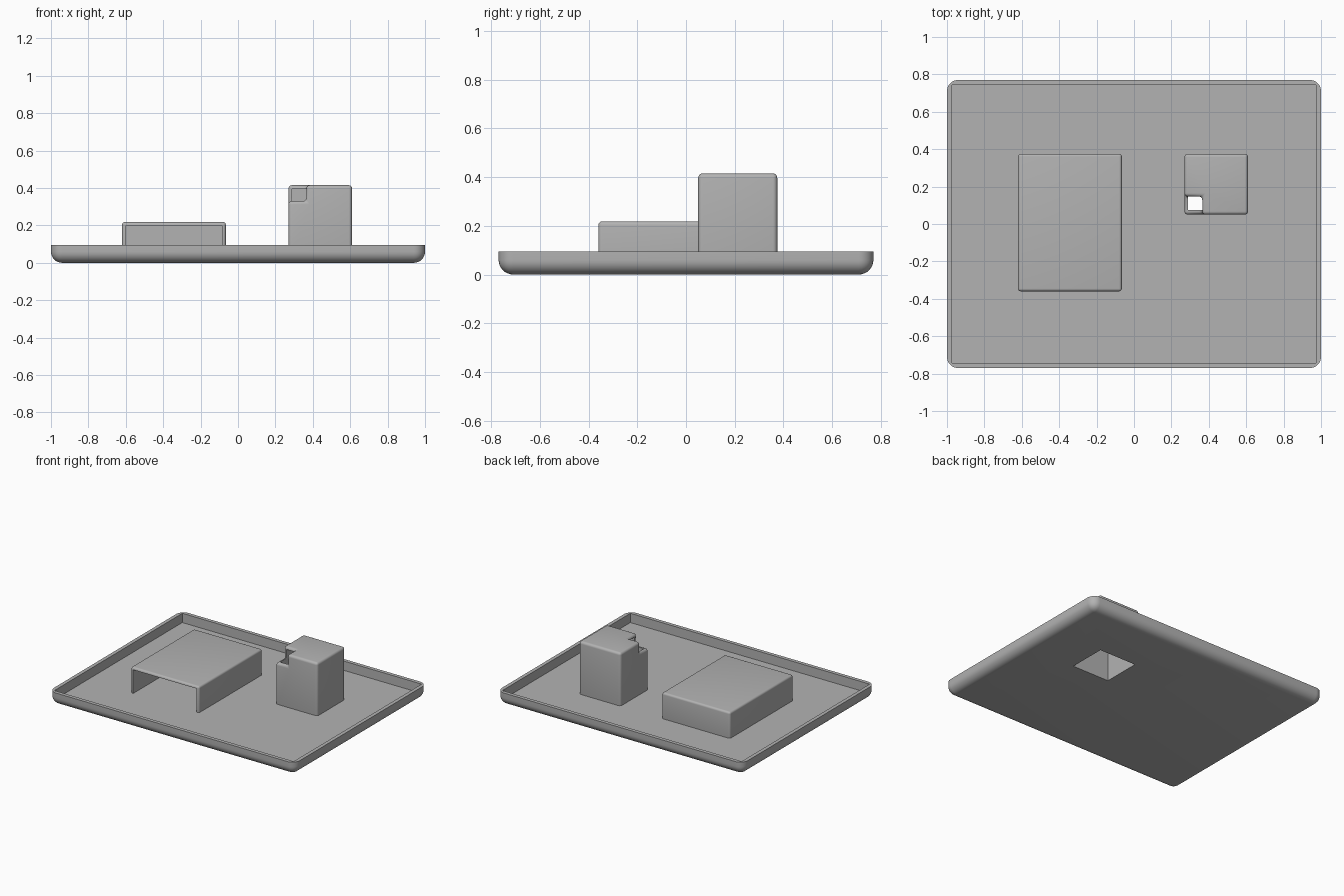
import bpy
import bmesh
import math

cube = bpy.data.objects.get("Cube")
if cube:
    bpy.data.objects.remove(cube, do_unlink=True)

# Single plain grey
grey = bpy.data.materials.new("plain_grey")
grey.use_nodes = True
GREY = (0.45, 0.45, 0.45, 1.0)
grey.diffuse_color = GREY
grey.node_tree.nodes["Principled BSDF"].inputs["Base Color"].default_value = GREY


def box(name, lo, hi):
    """Axis-aligned box between two corners."""
    bm = bmesh.new()
    bmesh.ops.create_cube(bm, size=1)
    for v in bm.verts:
        v.co = [(a + b) / 2 + c * (b - a) for a, b, c in zip(lo, hi, v.co)]
    mesh = bpy.data.meshes.new(name)
    bm.to_mesh(mesh)
    bm.free()
    mesh.materials.append(grey)
    obj = bpy.data.objects.new(name, mesh)
    bpy.context.collection.objects.link(obj)
    return obj


def apply(obj, mod):
    with bpy.context.temp_override(object=obj, active_object=obj):
        bpy.ops.object.modifier_apply(modifier=mod.name)


def cut(obj, lo, hi):
    """Subtract a box from the object."""
    cutter = box("cutter", lo, hi)
    mod = obj.modifiers.new("cut", 'BOOLEAN')
    mod.operation = 'DIFFERENCE'
    mod.solver = 'EXACT'
    mod.object = cutter
    apply(obj, mod)
    bpy.data.objects.remove(cutter, do_unlink=True)


def round_edges(obj, width, segments):
    mod = obj.modifiers.new("round", 'BEVEL')
    mod.width = width
    mod.segments = segments
    mod.limit_method = 'ANGLE'
    mod.angle_limit = math.radians(40)
    apply(obj, mod)


WALL = 0.027
RIM = 0.095

# Tower cavity, open through the tray floor
CAVITY_LO, CAVITY_HI = (0.29, 0.075, -0.1), (0.59, 0.355, 0.395)

# Tray: rounded block, trimmed flat at the rim and hollowed
tray = box("tray", (-1, -0.77, 0), (1, 0.77, 0.3))
round_edges(tray, 0.06, 8)
cut(tray, (-1.1, -0.9, RIM), (1.1, 0.9, 0.5))
cut(tray, (-1 + WALL, -0.77 + WALL, WALL), (1 - WALL, 0.77 - WALL, 0.4))
cut(tray, CAVITY_LO, CAVITY_HI)

# Low cover: thin shell open at the front, seated in the tray floor
cover = box("low_cover", (-0.62, -0.36, 0.004), (-0.065, 0.375, 0.218))
round_edges(cover, 0.015, 5)
cut(cover, (-0.6, -0.5, -0.1), (-0.085, 0.355, 0.2))

# Tower: hollow block with an open notch at the front corner
tower = box("tower", (0.27, 0.05, 0.004), (0.61, 0.375, 0.415))
cut(tower, (0.1, -0.1, 0.33), (0.365, 0.147, 0.6))
round_edges(tower, 0.018, 5)
cut(tower, CAVITY_LO, CAVITY_HI)

# Smooth rounded edges, crisp corners
bpy.ops.object.select_all(action='DESELECT')
for part in (tray, cover, tower):
    part.select_set(True)
bpy.context.view_layer.objects.active = tray
bpy.ops.object.shade_smooth_by_angle(angle=math.radians(30))
